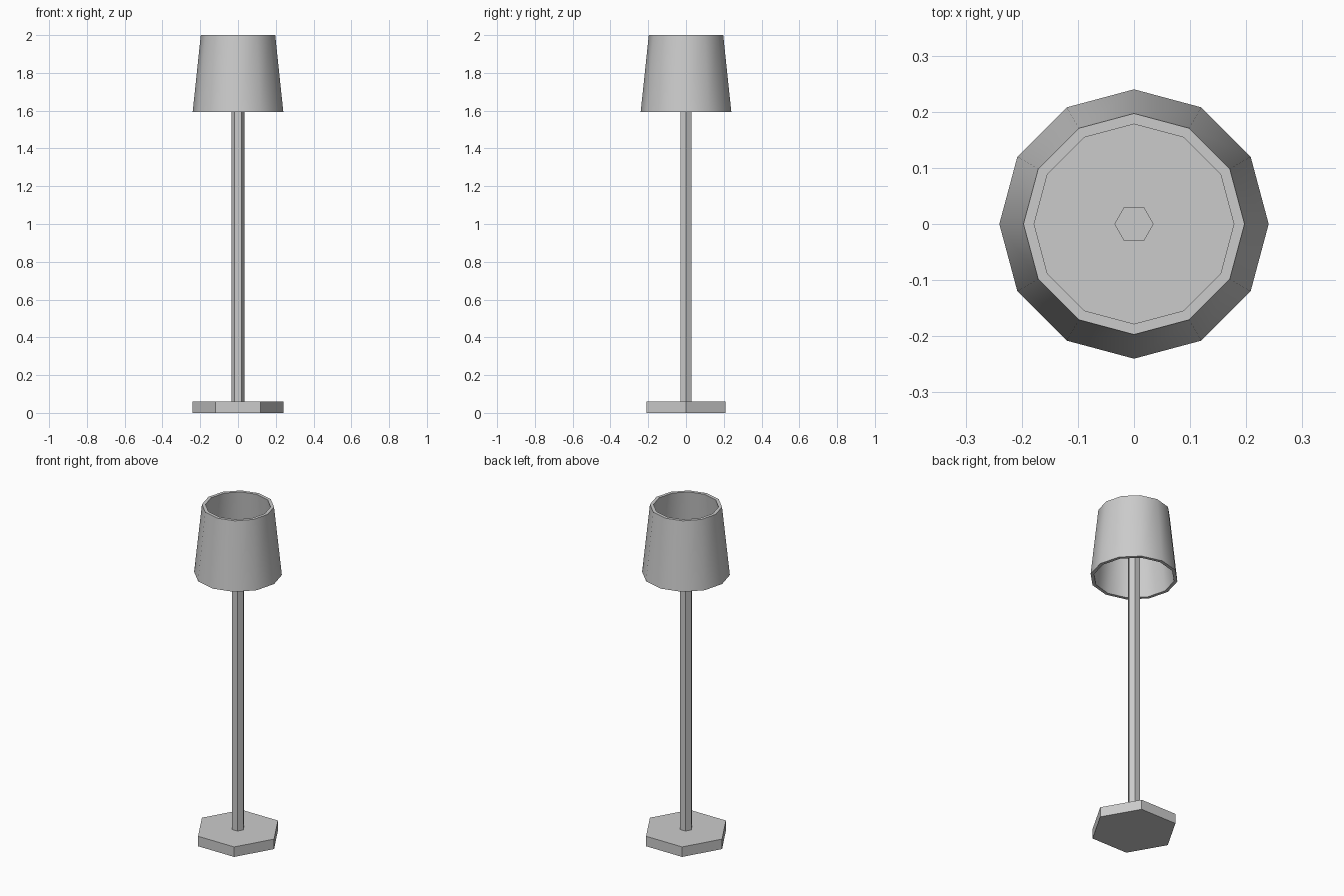
import bpy, bmesh
from math import cos, sin, pi, radians

if "Cube" in bpy.data.objects:
    bpy.data.objects.remove(bpy.data.objects["Cube"])


def lathe(name, profile, sides, closed=False):
    """Revolve (radius, z) points; a closed profile makes a ring, an open one is capped."""
    bm = bmesh.new()
    rings = [[bm.verts.new((r * cos(2 * pi * i / sides), r * sin(2 * pi * i / sides), z))
              for i in range(sides)] for r, z in profile]
    pairs = list(zip(rings, rings[1:]))
    if closed:
        pairs.append((rings[-1], rings[0]))
    else:
        bm.faces.new(rings[0])
        bm.faces.new(rings[-1])
    for a, b in pairs:
        for i in range(sides):
            j = (i + 1) % sides
            bm.faces.new((a[i], a[j], b[j], b[i]))
    bmesh.ops.recalc_face_normals(bm, faces=bm.faces)
    mesh = bpy.data.meshes.new(name)
    bm.to_mesh(mesh)
    bm.free()
    obj = bpy.data.objects.new(name, mesh)
    bpy.context.collection.objects.link(obj)
    return obj


# Hexagonal foot and slim hexagonal pole ending inside the shade
lathe("base", [(0.24, 0), (0.24, 0.06)], 6)
lathe("pole", [(0.035, 0.06), (0.035, 1.8)], 6)

# Open tapered shade with wall thickness, smooth around its sides
shade = lathe("shade", [(0.24, 1.593), (0.197, 2.0), (0.178, 2.0), (0.221, 1.593)], 12, closed=True)
bpy.context.view_layer.objects.active = shade
shade.select_set(True)
bpy.ops.object.shade_smooth_by_angle(angle=radians(40))
